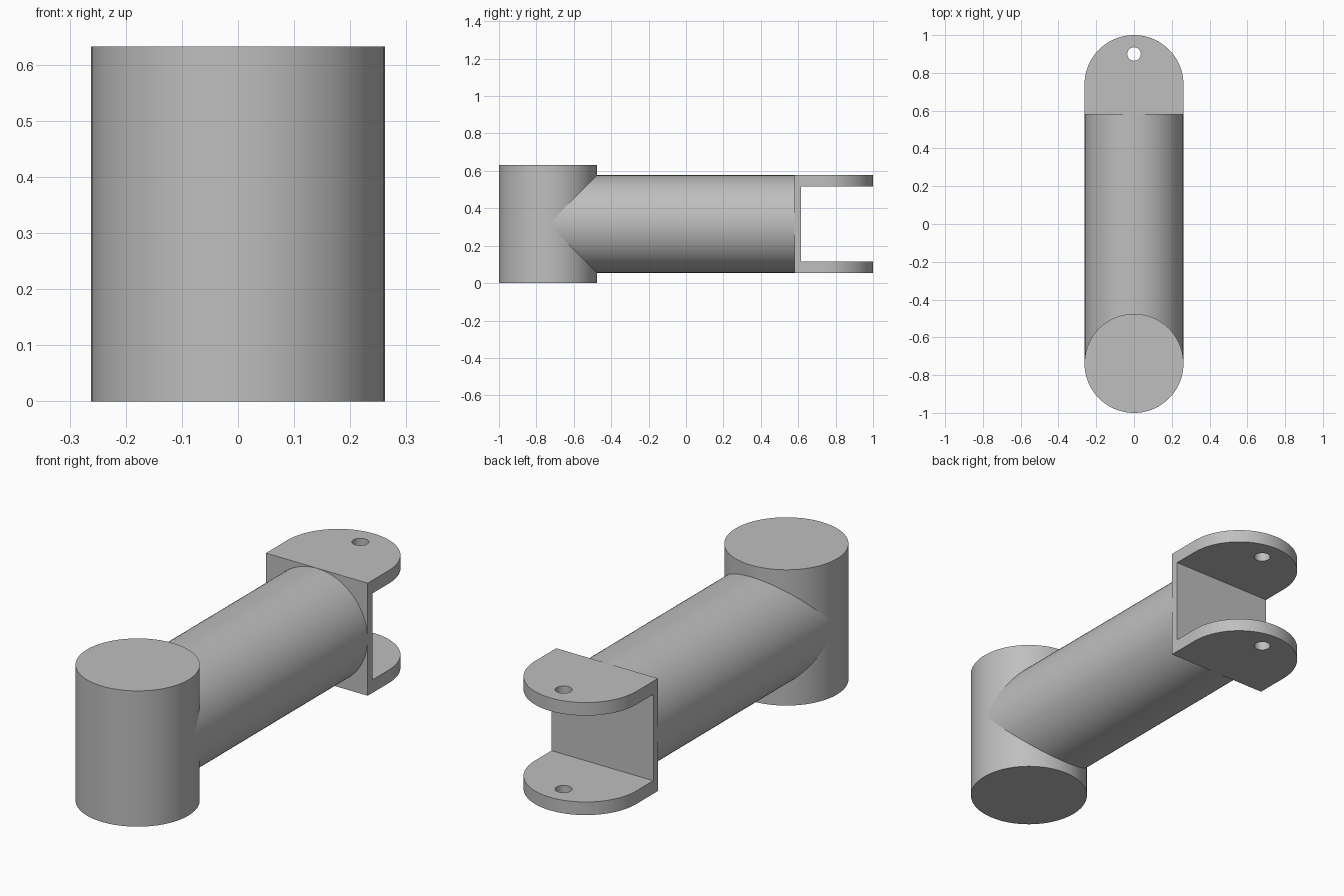
import bpy, bmesh, math

if "Cube" in bpy.data.objects:
    bpy.data.objects.remove(bpy.data.objects["Cube"], do_unlink=True)

R = 0.262                # shared radius of boss, arm and fork end
MID = 0.316              # height of the arm axis
BOSS_Y = -1 + R
FORK_Y, FORK_END = 0.58, 1.0

grey = bpy.data.materials.new("plain_grey")
grey.use_nodes = True
colour = (0.52, 0.52, 0.52, 1)
grey.diffuse_color = colour
grey.node_tree.nodes["Principled BSDF"].inputs["Base Color"].default_value = colour


def cylinder(name, radius, depth, location, rotation=(0, 0, 0), sides=96):
    bpy.ops.mesh.primitive_cylinder_add(vertices=sides, radius=radius, depth=depth,
                                        location=location, rotation=rotation)
    ob = bpy.context.object
    ob.name = name
    return ob


def finish(ob):
    ob.data.materials.clear()
    ob.data.materials.append(grey)
    bpy.ops.object.select_all(action="DESELECT")
    ob.select_set(True)
    bpy.context.view_layer.objects.active = ob
    bpy.ops.object.shade_smooth_by_angle(angle=math.radians(30))


def cut(ob, cutter):
    cutter.hide_render = True
    mod = ob.modifiers.new("cut", "BOOLEAN")
    mod.operation, mod.solver, mod.object = "DIFFERENCE", "EXACT", cutter
    bpy.context.view_layer.objects.active = ob
    bpy.ops.object.modifier_apply(modifier=mod.name)
    bpy.data.objects.remove(cutter, do_unlink=True)


# Upright boss at the front
finish(cylinder("pivot_boss", R, 2 * MID, (0, BOSS_Y, MID)))

# Round arm running back from the boss axis
finish(cylinder("arm", R - 0.001, FORK_Y - BOSS_Y, (0, (FORK_Y + BOSS_Y) / 2, MID),
                (math.pi / 2, 0, 0)))

# Fork: round-ended block
bm = bmesh.new()
outline = [(-R, FORK_Y), (R, FORK_Y)]
steps = 48
for i in range(steps + 1):
    a = math.pi * i / steps
    outline.append((R * math.cos(a), FORK_END - R + R * math.sin(a)))
base = bm.faces.new([bm.verts.new((x, y, MID - R)) for x, y in outline])
top = bmesh.ops.extrude_face_region(bm, geom=[base])["geom"]
bmesh.ops.translate(bm, vec=(0, 0, 2 * R),
                    verts=[v for v in top if isinstance(v, bmesh.types.BMVert)])
bmesh.ops.recalc_face_normals(bm, faces=bm.faces)
mesh = bpy.data.meshes.new("fork")
bm.to_mesh(mesh)
bm.free()
fork = bpy.data.objects.new("fork", mesh)
bpy.context.collection.objects.link(fork)

# Slot between the two lugs, then the pin hole through both
bpy.ops.mesh.primitive_cube_add(size=1, location=(0, 0.615 + 0.3, MID))
slot = bpy.context.object
slot.name = "slot_cutter"
slot.scale = (1, 0.6, 0.402)
bpy.context.view_layer.update()
cut(fork, slot)
cut(fork, cylinder("pin_hole_cutter", 0.036, 1, (0, 0.9, MID), sides=32))
finish(fork)
